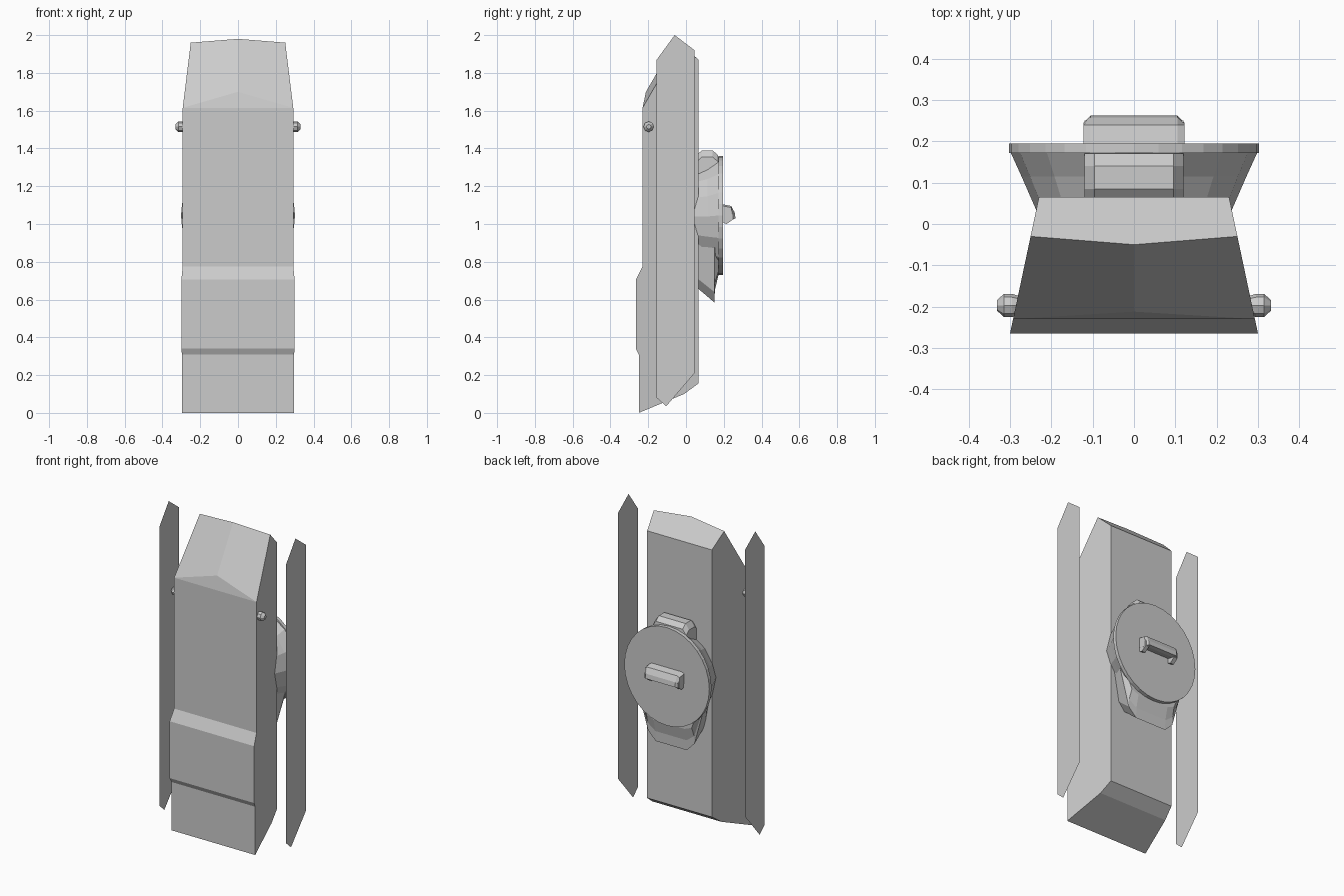
import bpy, bmesh, math

if "Cube" in bpy.data.objects:
    bpy.data.objects.remove(bpy.data.objects["Cube"])


def make(name, verts, faces):
    me = bpy.data.meshes.new(name)
    me.from_pydata(verts, [], faces)
    bm = bmesh.new()
    bm.from_mesh(me)
    bmesh.ops.recalc_face_normals(bm, faces=bm.faces)
    bm.to_mesh(me)
    bm.free()
    ob = bpy.data.objects.new(name, me)
    bpy.context.collection.objects.link(ob)
    return ob


def loft(name, rings):
    """Skin equal-length rings of points and cap both ends."""
    n = len(rings[0])
    verts = [p for r in rings for p in r]
    faces = [(k * n + i, k * n + (i + 1) % n, (k + 1) * n + (i + 1) % n, (k + 1) * n + i)
             for k in range(len(rings) - 1) for i in range(n)]
    faces += [tuple(range(n)), tuple(range((len(rings) - 1) * n, len(rings) * n))]
    return make(name, verts, faces)


def circle(r, rz, y, cz, n):
    return [(r * math.cos(2 * math.pi * i / n), y, cz + rz * math.sin(2 * math.pi * i / n))
            for i in range(n)]


def mirrored(half, y):
    """Closed x/z outline at depth y from its right half."""
    return [(x, y, z) for x, z in half] + [(-x, y, z) for x, z in reversed(half)]


# Main casing: side profile (y, z), narrowing linearly toward the back
prof = [(-.25, 0), (-.25, .31), (-.265, .34), (-.265, .705), (-.23, .775), (-.23, 1.615),
        (-.03, 1.96), (.065, 1.87), (.065, .155), (-.01, .1)]
n = len(prof)
width = lambda y: .23 + (.065 - y) * .212
verts = [(s * width(y), y, z) for s in (1, -1) for y, z in prof]
verts += [(0, -.212, 1.70), (0, -.05, 1.98)]
mid, peak = 2 * n, 2 * n + 1
faces = [tuple(range(n)), tuple(range(n, 2 * n))]
faces += [(i, (i + 1) % n, n + (i + 1) % n, n + i) for i in range(n) if i not in (5, 6)]
# Sloped nose and top cap
faces += [(5, n + 5, mid), (5, mid, peak, 6), (n + 5, n + 6, peak, mid),
          (6, peak, n + 6, n + 7, 7)]
make("casing", verts, faces)

# Thin side plates and small side knobs
plate = [(-.155, .08), (-.155, 1.87), (-.06, 2.0), (.045, 1.92), (.045, .21), (-.105, .035)]
for s, side in ((1, "right"), (-1, "left")):
    make("side_plate_" + side, [(s * .45, y, z) for y, z in plate], [tuple(range(6))])
    loft("side_knob_" + side,
         [[(s * x, -.197 + r * math.cos(a * math.pi / 4), 1.515 + r * math.sin(a * math.pi / 4))
           for a in range(8)]
          for x, r in ((.27, .02), (.295, .028), (.315, .028), (.332, .012))])

# Round housing on the back with its flat disc
loft("back_bowl", [circle(.235, .25, .03, 1.04, 16), circle(.272, .28, .115, 1.04, 16),
                   circle(.298, .31, .172, 1.045, 16)])
loft("back_disc", [circle(.302, .315, .172, 1.045, 32), circle(.302, .315, .195, 1.045, 32)])

# Chin under the disc
loft("lower_housing", [mirrored([(.22, 1.0), (.17, .72), (.13, .67)], .05),
                       mirrored([(.265, 1.0), (.165, .64), (.11, .585)], .15),
                       mirrored([(.27, 1.0), (.165, .69), (.11, .65)], .153),
                       mirrored([(.27, 1.0), (.16, .75), (.11, .73)], .172)])

# Block above the disc, with chamfered ends
top = [(.05, 1.25), (.05, 1.36), (.085, 1.39), (.14, 1.39), (.17, 1.365), (.18, 1.25)]
loft("upper_block", [[(x, y, z - d if z > 1.3 else z) for y, z in top]
                     for x, d in ((-.12, .035), (-.095, 0), (.095, 0), (.12, .035))])

# Grip on the disc: a bar with a hooked leg at each end
bar = [(.19, 1.105), (.24, 1.095), (.258, 1.06), (.262, 1.03), (.235, 1.03), (.19, 1.04)]
loft("handle_bar", [[(x, min(y, lim), z - d) for y, z in bar]
                    for x, lim, d in ((-.122, .245, .008), (-.105, .3, 0),
                                      (.105, .3, 0), (.122, .245, .008))])
leg = [(.19, 1.06), (.25, 1.06), (.25, 1.025), (.215, 1.0), (.19, 1.01)]
for s, side in ((1, "right"), (-1, "left")):
    loft("handle_leg_" + side, [[(s * x, y, z) for y, z in leg] for x in (.095, .12)])
